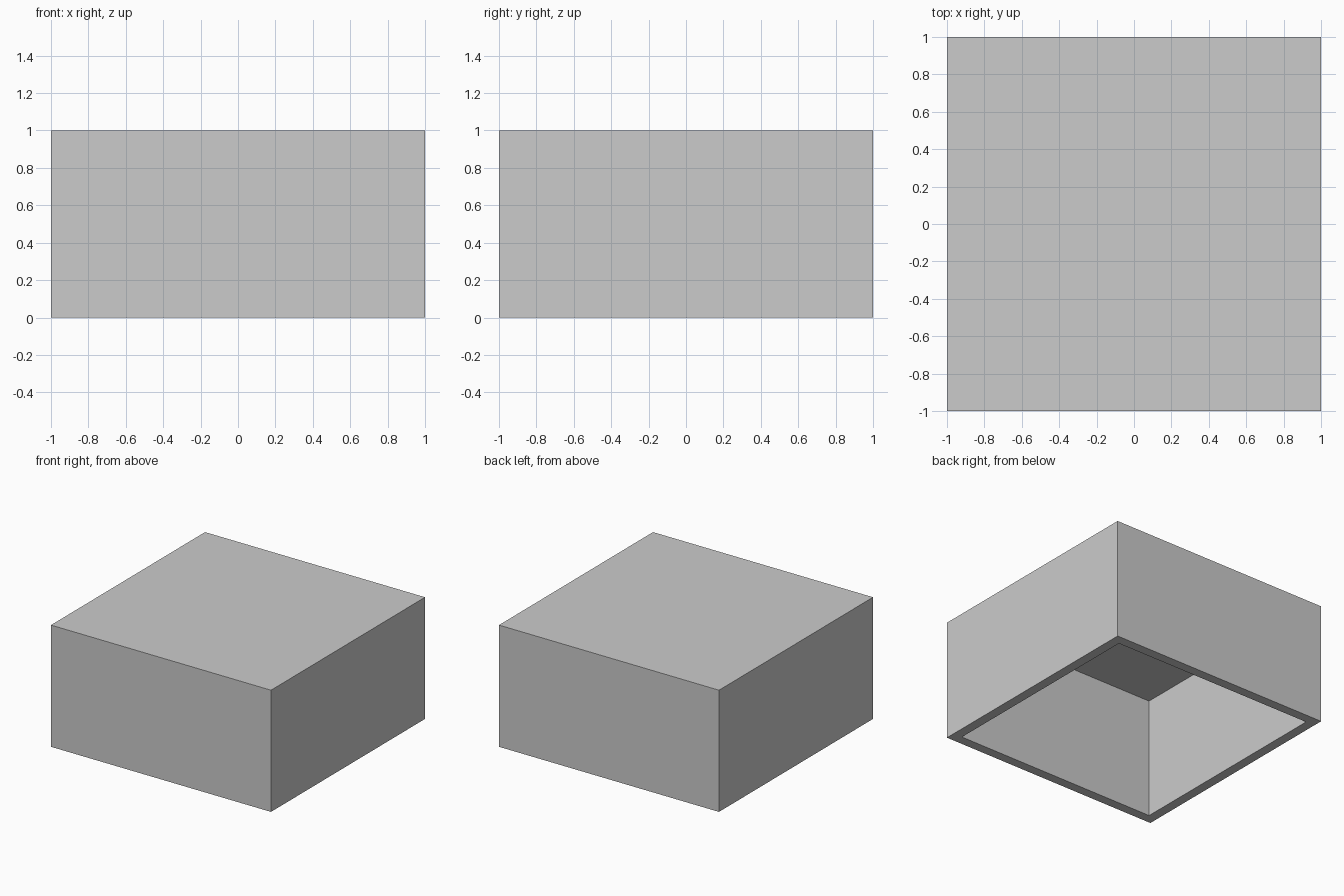
import bpy, bmesh
from mathutils import Vector

if "Cube" in bpy.data.objects:
    bpy.data.objects.remove(bpy.data.objects["Cube"])

WALL = 0.08      # side wall thickness
CEILING = 0.995  # cavity reaches almost to the very thin top

# Solid outer block, 2 x 2 x 1
bm = bmesh.new()
bmesh.ops.create_cube(bm, size=1.0)
bmesh.ops.scale(bm, vec=(2, 2, 1), verts=bm.verts)
bmesh.ops.translate(bm, vec=(0, 0, 0.5), verts=bm.verts)

# Inset the underside to leave the rim, then push it up to hollow the block
bm.normal_update()
bottom = min(bm.faces, key=lambda f: f.calc_center_median().z)
bmesh.ops.inset_region(bm, faces=[bottom], thickness=WALL, use_even_offset=True)
ext = bmesh.ops.extrude_discrete_faces(bm, faces=[bottom])
cavity = ext["faces"][0]
bmesh.ops.translate(bm, vec=Vector((0, 0, CEILING)), verts=cavity.verts)
bmesh.ops.recalc_face_normals(bm, faces=bm.faces)

mesh = bpy.data.meshes.new("hollow_box")
bm.to_mesh(mesh)
bm.free()
box = bpy.data.objects.new("hollow_box", mesh)
bpy.context.collection.objects.link(box)
